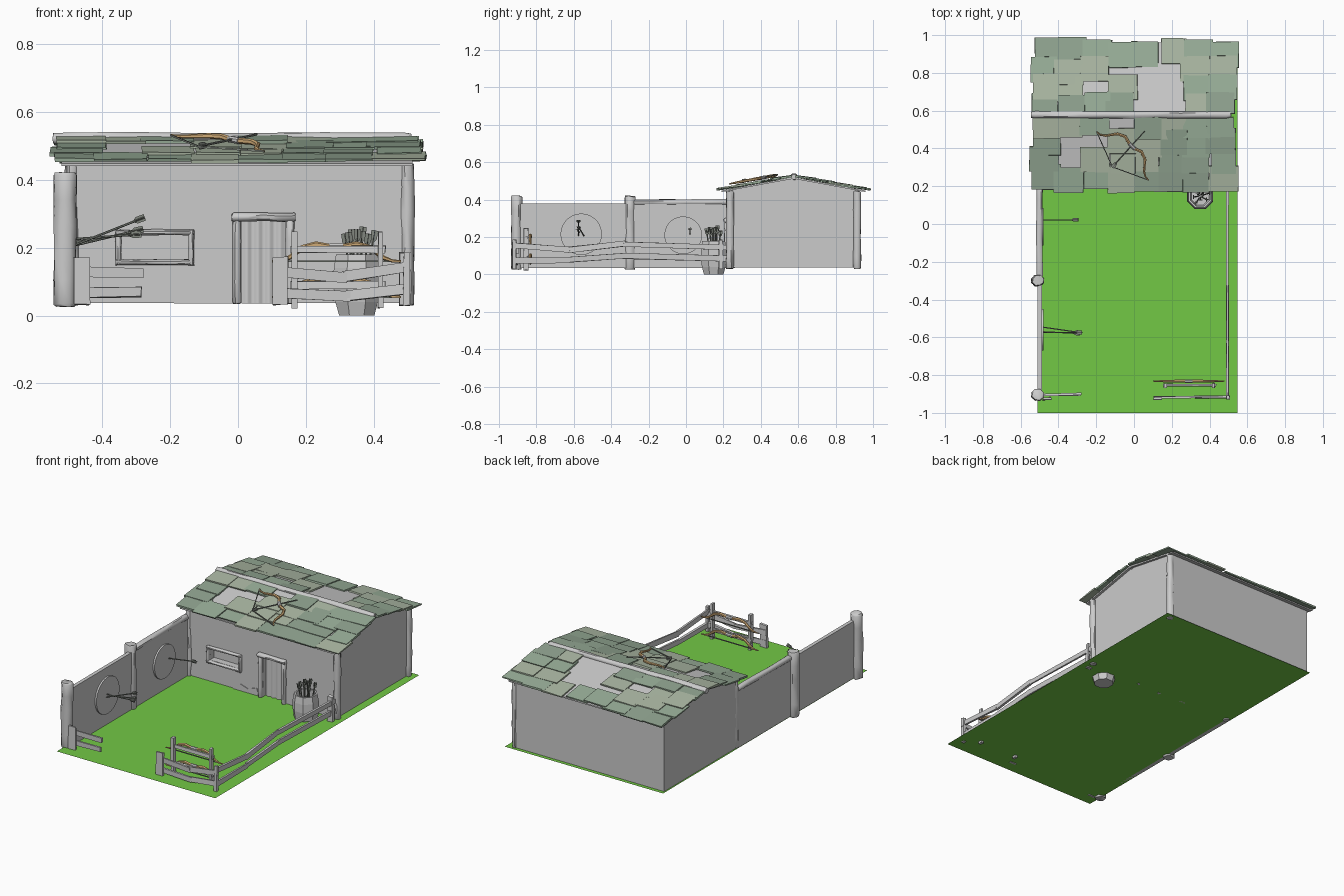
import bpy, bmesh, math, random
from mathutils import Vector as V

if "Cube" in bpy.data.objects:
    bpy.data.objects.remove(bpy.data.objects["Cube"])
random.seed(4)
G = 0.035  # ground height


def mat(name, r, g, b):
    m = bpy.data.materials.new(name)
    m.diffuse_color = (r, g, b, 1)
    m.use_nodes = True
    m.node_tree.nodes["Principled BSDF"].inputs["Base Color"].default_value = m.diffuse_color
    return m


GRASS = mat("grass", 0.17, 0.58, 0.06)
GREENS = [mat("tile_a", 0.32, 0.43, 0.32), mat("tile_b", 0.28, 0.37, 0.28), mat("tile_c", 0.41, 0.48, 0.37)]
WOOD = mat("bow_wood", 0.62, 0.40, 0.18)
DARK = mat("arrow_dark", 0.22, 0.24, 0.21)


def loft(name, rings, m=None, smooth=False, caps=True):
    """Skin a list of equal-length closed rings."""
    bm = bmesh.new()
    vs = [[bm.verts.new(p) for p in r] for r in rings]
    n = len(vs[0])
    for a, b in zip(vs, vs[1:]):
        for i in range(n):
            bm.faces.new((a[i], a[(i + 1) % n], b[(i + 1) % n], b[i]))
    if caps:
        bm.faces.new(vs[0][::-1])
        bm.faces.new(vs[-1])
    bmesh.ops.recalc_face_normals(bm, faces=bm.faces)
    me = bpy.data.meshes.new(name)
    bm.to_mesh(me)
    bm.free()
    ob = bpy.data.objects.new(name, me)
    bpy.context.collection.objects.link(ob)
    if m:
        me.materials.append(m)
    if smooth:
        bpy.ops.object.select_all(action='DESELECT')
        ob.select_set(True)
        bpy.context.view_layer.objects.active = ob
        bpy.ops.object.shade_smooth_by_angle(angle=math.radians(50))
    return ob


def tube(name, pts, w, h, m=None, sides=4, jit=0, smooth=False, taper=None):
    """Sweep a w x h section along points."""
    pts = [V(p) for p in pts]
    k = 1 / math.cos(math.pi / sides)
    rings = []
    for i, p in enumerate(pts):
        t = (pts[min(i + 1, len(pts) - 1)] - pts[max(i - 1, 0)]).normalized()
        s = t.cross(V((0, 1, 0)) if abs(t.z) > 0.8 else V((0, 0, 1))).normalized()
        u = s.cross(t)
        f = k * (taper[i] if taper else 1) / 2
        ring = []
        for j in range(sides):
            a = math.tau * (j + 0.5) / sides
            r = V([random.uniform(-jit, jit) for _ in range(3)])
            ring.append(p + s * math.cos(a) * w * f + u * math.sin(a) * h * f + r)
        rings.append(ring)
    return loft(name, rings, m, smooth)


def log(name, a, b, w, h, n=5, jit=0.003):
    """Worn rounded timber."""
    a, b = V(a), V(b)
    ts = [0, 0.02] + [i / n for i in range(1, n)] + [0.98, 1]
    return tube(name, [a.lerp(b, t) for t in ts], w, h, None, 8, jit, True,
                [0.85] + [1] * (len(ts) - 2) + [0.85])


def arrow(name, tip, tail):
    tip, tail = V(tip), V(tail)
    d = (tail - tip).normalized()
    tube(name + "_shaft", [tip, tail], 0.006, 0.006, DARK, 6)
    for w, h in ((0.02, 0.002), (0.002, 0.02)):
        tube(name + "_fletching", [tail - d * 0.035, tail - d * 0.025, tail], w, h, DARK, 4, 0, False, [0.3, 1, 1])


def bow(name, o, u, v, bulge, draw):
    """Recurve bow: tips along u, belly toward v, string drawn by -v."""
    o, u, v = V(o), V(u).normalized(), V(v).normalized()
    prof = [(-.19, 0), (-.165, .02), (-.14, .2), (-.10, .8), (-.06, 1), (-.02, .85),
            (.02, .85), (.06, 1), (.10, .8), (.14, .2), (.165, .02), (.19, 0)]
    tube(name + "_limb", [o + u * a + v * b * bulge for a, b in prof], 0.014, 0.014, WOOD, 6, 0, True,
         [.4, .6, .8, 1, 1.1, 1.1, 1.1, 1.1, 1, .8, .6, .4])
    tube(name + "_grip", [o + u * a + v * .85 * bulge for a in (-.02, .02)], 0.019, 0.019, None, 8)
    tube(name + "_string", [o - u * .19, o - v * draw, o + u * .19], 0.005, 0.005, DARK)


def block(name, x0, x1, y0, y1, z0, z1, m=None):
    return loft(name, [[(x0, y0, z), (x1, y0, z), (x1, y1, z), (x0, y1, z)] for z in (z0, z1)], m)


# grass plane
bpy.ops.mesh.primitive_plane_add(size=1, location=(0.018, -0.025, G))
g = bpy.context.object
g.name = "ground"
g.scale = (1.06, 1.95, 1)
g.data.materials.append(GRASS)

# house body with recessed door and window
prof = [(0.225, G + .002), (0.93, G + .002), (0.93, 0.448), (0.575, 0.513), (0.225, 0.448)]
house = loft("house_walls", [[(x, y, z) for y, z in prof] for x in (-0.505, 0.5)])
for nm, x0, x1, z0, z1 in (("door", 0.01, 0.14, 0.0, 0.28), ("window", -0.345, -0.145, 0.165, 0.24)):
    c = block(nm + "_cutter", x0, x1, 0.15, 0.265, z0, z1)
    c.hide_render = True
    c.display_type = 'WIRE'
    b = house.modifiers.new(nm, 'BOOLEAN')
    b.object, b.solver = c, 'EXACT'

# flaked plaster
for pts in ([(-.48, .32), (-.37, .33), (-.30, .35), (-.23, .40), (-.17, .448), (-.48, .448)],
            [(-.19, G), (-.14, .075), (-.09, .06), (-.03, .08), (-.015, G)]):
    loft("plaster_patch", [[(x, y, z) for x, z in pts] for y in (0.221, 0.23)])

# door
pts = [(0.01 + 0.13 * i / 24, 0.25 + 0.004 * math.cos(i * math.tau / 6)) for i in range(25)]
loft("door_planks", [[(x, y, z) for x, y in pts] + [(0.14, 0.262, z), (0.01, 0.262, z)]
                     for z in (G, 0.28)], None, True)
for x in (-0.003, 0.153):
    log("door_jamb", (x, 0.22, G), (x, 0.22, 0.285), 0.024, 0.028, 4, 0.002)
log("door_lintel", (-0.017, 0.217, 0.29), (0.168, 0.217, 0.29), 0.034, 0.024, 4, 0.002)

# window frame
for z in (0.157, 0.245):
    log("window_rail", (-0.36, 0.218, z), (-0.13, 0.218, z), 0.024, 0.016, 4, 0.002)
for x in (-0.352, -0.138):
    log("window_stile", (x, 0.218, 0.15), (x, 0.218, 0.252), 0.016, 0.024, 3, 0.002)

# house corner posts
for x, y in ((-0.49, 0.235), (0.5, 0.235), (0.5, 0.915)):
    log("corner_post", (x, y, G - .005), (x, y, 0.447), 0.038, 0.04, 6, 0.003)


# roof
def roof_z(d):
    return 0.52 - 0.185 * d


roof = [(0.19, roof_z(.385)), (0.575, 0.522), (0.96, roof_z(.385)),
        (0.96, roof_z(.385) - .008), (0.575, 0.512), (0.19, roof_z(.385) - .008)]
loft("roof_slab", [[(x, y, z) for y, z in roof] for x in (-0.52, 0.515)])
log("ridge_beam", (-0.545, 0.578, 0.522), (0.512, 0.578, 0.522), 0.036, 0.034, 8, 0.002)
MASKS = {-1: ["11111111", "10111111", "10011111", "11101111"],
         1: ["11111111", "11100011", "11010011", "11110011"]}
for side, rows in MASKS.items():
    for r, row in enumerate(rows):
        lo = (0.405, 0.31, 0.215, 0.12)[r]
        for c, on in enumerate(row):
            if on == "0":
                continue
            x = -0.47 + c * 0.134 + random.uniform(-.012, .012)
            lo2 = lo + random.uniform(-.018, .008)
            hi = max(lo2 - 0.135, 0.01)
            h = random.uniform(0.004, 0.009)
            tube("roof_tile", [(x, 0.575 + side * lo2, roof_z(lo2) + h + .005),
                               (x, 0.575 + side * hi, roof_z(hi) + h - .001)],
                 random.uniform(.13, .16), 0.009, random.choice(GREENS), 4, 0.0025)

# bow and arrow lying on the roof
u, v = V((0.28, -0.26, -0.048)), V((0.68, 0.73, 0.135))
bow("roof_bow", (-0.06, 0.36, roof_z(.215) + .028), u, v, 0.085, 0.08)
arrow("roof_arrow", (0.055, 0.49, roof_z(.085) + .03), (-0.115, 0.30, roof_z(.275) + .03))

# left boundary wall, posts and cap
block("yard_wall_front", -0.51, -0.488, -0.9, -0.3, G, 0.38)
block("yard_wall_rear", -0.51, -0.488, -0.3, 0.225, G, 0.385)
log("yard_wall_cap", (-0.5, -0.28, 0.385), (-0.5, 0.225, 0.388), 0.034, 0.03, 5, 0.002)
for y in (-0.905, -0.3):
    log("yard_wall_post", (-0.51, y, G - .008), (-0.51, y, 0.42), 0.064, 0.058, 5, 0.003)

# archery targets with arrows
for y, z, r in ((-0.56, 0.215, 0.11), (-0.015, 0.21, 0.1)):
    tube("target", [(-0.49, y, z), (-0.478, y, z)], 2 * r, 2 * r, None, 32, 0, True)
for tip, tail in (((-0.49, -0.575, 0.205), (-0.275, -0.575, 0.29)),
                  ((-0.49, -0.545, 0.205), (-0.28, -0.575, 0.255)),
                  ((-0.49, -0.57, 0.225), (-0.285, -0.58, 0.24)),
                  ((-0.49, 0.022, 0.215), (-0.295, 0.022, 0.245))):
    arrow("target_arrow", tip, tail)

# fences
J = 0.0025
for x in (-0.46, 0.126):
    tube("fence_end_post", [(x, -0.925, G - .003), (x, -0.925, 0.172)], 0.045, 0.014, None, 4, J)
rails = [((-0.48, -0.905, .068), (-0.285, -0.905, .07)), ((-0.48, -0.905, .128), (-0.28, -0.9, .125)),
         ((0.105, -0.918, .068), (0.33, -0.915, .058)), ((0.32, -0.915, .058), (0.5, -0.915, .078)),
         ((0.105, -0.918, .13), (0.32, -0.915, .112)), ((0.31, -0.915, .115), (0.505, -0.915, .145))]
for ys in ((-0.925, -0.62), (-0.63, -0.325), (-0.335, 0.22)):
    zs = {-0.925: (.075, .155), -0.63: (.08, .132), -0.335: (.1, .162)}[ys[0]]
    ze = {-0.62: (.075, .132), -0.325: (.1, .165), 0.22: (.085, .145)}[ys[1]]
    rails += [((0.495, ys[0], a), (0.495, ys[1], b)) for a, b in zip(zs, ze)]
for a, b in rails:
    tube("fence_rail", [a, b], 0.012, 0.03, None, 4, J)
tube("fence_corner_post", [(0.497, -0.918, G - .005), (0.497, -0.918, 0.185)], 0.018, 0.02, None, 4, J)
tube("fence_house_post", [(0.492, 0.185, G - .005), (0.492, 0.185, 0.185)], 0.03, 0.022, None, 4, J)

# bow rack
for x in (0.167, 0.42):
    tube("rack_post", [(x, -0.855, 0.022), (x, -0.855, 0.248)], 0.016, 0.024, None, 4, 0.002)
for z in (0.09, 0.195):
    tube("rack_rail", [(0.155, -0.853, z), (0.435, -0.853, z)], 0.012, 0.02, None, 4, 0.002)
    bow("rack_bow", (0.29, -0.832, z - .035), (1, 0, 0), (0, 0, 1), 0.05, 0)

# barrel of arrows
BX, BY = 0.35, 0.148
lathe = [(.056, 0), (.068, .04), (.075, .09), (.073, .14), (.066, .18), (.056, .18), (.06, .1), (.05, .04)]
loft("barrel", [[(BX + r * math.cos(math.tau * (i + .5) / 8), BY + r * math.sin(math.tau * (i + .5) / 8), z)
                 for i in range(8)] for r, z in lathe])
for i in range(9):
    a = i * 2.4
    r = 0.012 + 0.004 * i
    c, s = math.cos(a) * r, math.sin(a) * r
    arrow("barrel_arrow", (BX + c * .4, BY + s * .4, 0.05),
          (BX + c * 1.3, BY + s * 1.1, random.uniform(0.235, 0.265)))
